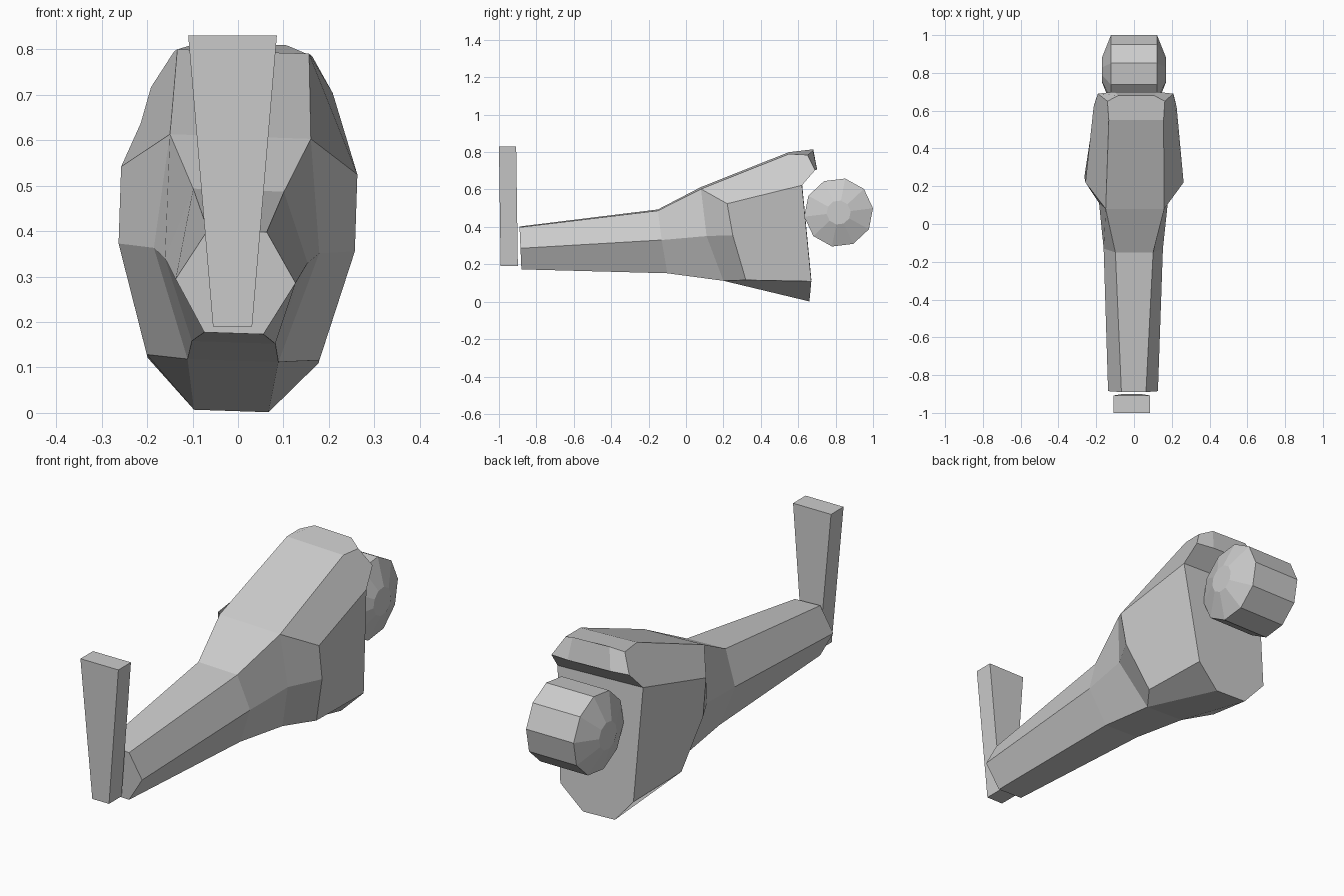
import bpy, bmesh, math
from mathutils import Vector, Matrix

if "Cube" in bpy.data.objects:
    bpy.data.objects.remove(bpy.data.objects["Cube"])


def finish(bm, name):
    bmesh.ops.recalc_face_normals(bm, faces=bm.faces)
    me = bpy.data.meshes.new(name)
    bm.to_mesh(me)
    bm.free()
    ob = bpy.data.objects.new(name, me)
    bpy.context.collection.objects.link(ob)
    return ob


# Hull: right-hand outline points, mirrored across the centre
P = {
    # boom tip, boom middle, shoulder: top / side / bottom
    'At': (.065, -.89, .40), 'Am': (.132, -.885, .29), 'Ab': (.065, -.88, .175),
    'Bt': (.10, -.15, .49), 'Bm': (.157, -.13, .335), 'Bb': (.092, -.10, .155),
    'Ct': (.155, .08, .608), 'Cm': (.182, .11, .357), 'Cb': (.10, .20, .115),
    # widest body section
    'Du': (.26, .22, .533), 'Dm': (.26, .25, .364), 'Dl': (.19, .32, .122),
    # rear plate
    'Ru': (.22, .62, .63), 'Rl': (.188, .67, .115), 'Rb': (.082, .66, .004),
    # hood and overhanging lip
    'Hf': (.145, .55, .795), 'Hr': (.152, .65, .79), 'Hc': (.095, .68, .812),
    'L': (.20, .69, .71), 'Lc': (.11, .70, .71),
}
SIDE = ["At Am Bm Bt", "Am Ab Bb Bm", "Bt Bm Cm Ct", "Bm Bb Cb Cm",
        "Ct Cm Dm Du", "Cm Cb Dl Dm", "Du Dm Dl Rl Ru", "Cb Dl Rl Rb",
        "Ct Du Ru L Hr Hf", "Hr L Lc Hc"]
# faces crossing the centre: this chain joined to its mirror image
CENTRE = ["At Bt", "Bt Ct", "Ct Hf", "Hf Hr Hc", "Hc Lc", "Lc L Ru",
          "Ru Rl Rb", "Rb Cb", "Cb Bb", "Bb Ab", "At Am Ab"]
bm = bmesh.new()
R = {k: bm.verts.new(p) for k, p in P.items()}
L = {k: bm.verts.new((-p[0], p[1], p[2])) for k, p in P.items()}
for f in SIDE:
    keys = f.split()
    bm.faces.new([R[k] for k in keys])
    bm.faces.new([L[k] for k in reversed(keys)])
for f in CENTRE:
    keys = f.split()
    bm.faces.new([R[k] for k in keys] + [L[k] for k in reversed(keys)])
# slight roll of the hull
bmesh.ops.rotate(bm, verts=bm.verts, cent=(0, 0, .45),
                 matrix=Matrix.Rotation(.033, 3, 'Y'))
finish(bm, "hull")

# Tapered upright plate at the boom tip
bm = bmesh.new()
bmesh.ops.create_cube(bm, size=1)
for v in bm.verts:
    top = v.co.z > 0
    v.co = Vector((-.012 + v.co.x * (.195 if top else .086),
                   (-.954 if top else -.945) + v.co.y * .092,
                   .83 if top else .19))
finish(bm, "tip_plate")

# Ten-sided drum with domed ends behind the hull
bm = bmesh.new()
rings = []
for x, r in ((-.17, .065), (-.122, .185), (.122, .185), (.17, .065)):
    rings.append([bm.verts.new((x, .816 + r * math.cos(a), .477 + r * math.sin(a)))
                  for a in (math.radians(7 + 36 * i) for i in range(10))])
for a, b in zip(rings, rings[1:]):
    for i in range(10):
        j = (i + 1) % 10
        bm.faces.new((a[i], a[j], b[j], b[i]))
bm.faces.new(rings[0])
bm.faces.new(rings[-1])
finish(bm, "rear_drum")
